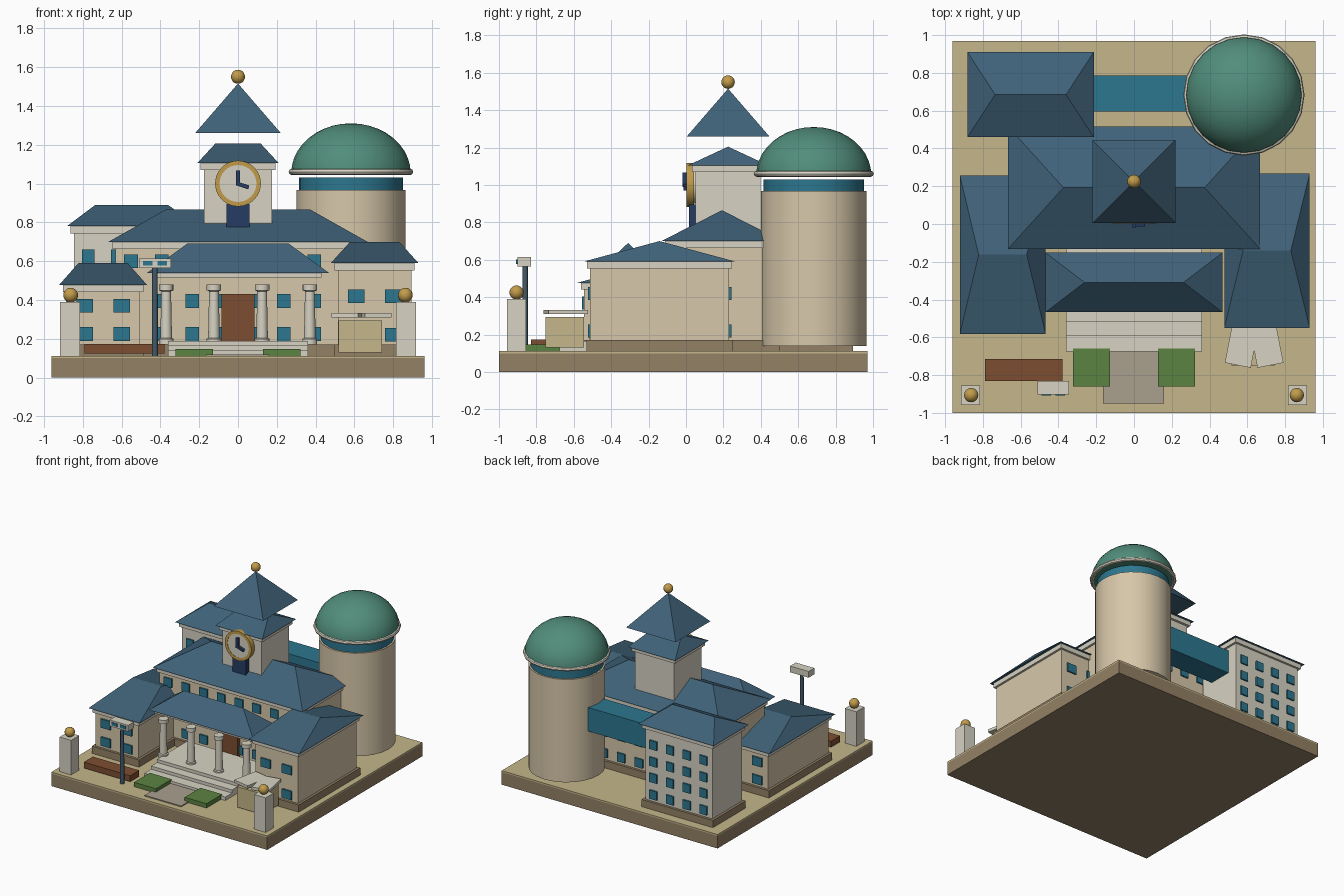
import bpy, bmesh
from math import radians, pi, sin, cos
from mathutils import Matrix, Vector

if "Cube" in bpy.data.objects:
    bpy.data.objects.remove(bpy.data.objects["Cube"])


def mat(name, r, g, b):
    m = bpy.data.materials.new(name)
    m.diffuse_color = [(c / 255) ** 2.2 for c in (r, g, b)] + [1]
    m.use_nodes = True
    m.node_tree.nodes["Principled BSDF"].inputs["Base Color"].default_value = m.diffuse_color
    return m


ROOF = mat("slate_blue", 66, 98, 120)
WALL = mat("cream_stone", 214, 198, 168)
WHITE = mat("pale_stone", 214, 210, 194)
PLINTH = mat("brown_stone", 146, 128, 102)
SAND = mat("sand", 196, 181, 138)
TEAL = mat("teal_glass", 48, 118, 142)
DOME = mat("green_copper", 82, 140, 122)
GOLD = mat("gold", 192, 154, 76)
BROWN = mat("wood", 124, 78, 52)
GREEN = mat("grass", 92, 130, 68)
PATH = mat("paving", 168, 158, 140)
NAVY = mat("navy", 42, 62, 98)
POST = mat("post_grey", 70, 90, 104)
smooth = []


def finish(bm, name, m, round_part=False):
    bmesh.ops.recalc_face_normals(bm, faces=bm.faces)
    me = bpy.data.meshes.new(name)
    bm.to_mesh(me)
    bm.free()
    me.materials.append(m)
    ob = bpy.data.objects.new(name, me)
    bpy.context.collection.objects.link(ob)
    if round_part:
        smooth.append(ob)
    return ob


def add_box(bm, x0, x1, y0, y1, z0, z1, turn=0):
    c = Vector(((x0 + x1) / 2, (y0 + y1) / 2, (z0 + z1) / 2))
    bmesh.ops.create_cube(bm, size=1, matrix=Matrix.Translation(c) @ Matrix.Rotation(turn, 4, 'Z')
                          @ Matrix.Diagonal((x1 - x0, y1 - y0, z1 - z0, 1)))


def box(name, m, *dims, turn=0):
    bm = bmesh.new()
    add_box(bm, *dims, turn)
    return finish(bm, name, m)


def lathe(name, m, x, y, profile, n=24):
    """Turn (radius, z) points about the vertical through x, y."""
    bm = bmesh.new()
    vs = [bm.verts.new((x + r, y, z)) for r, z in profile]
    es = [bm.edges.new(p) for p in zip(vs, vs[1:])]
    bmesh.ops.spin(bm, geom=vs + es, cent=(x, y, 0), axis=(0, 0, 1), angle=2 * pi, steps=n, use_duplicate=False)
    bmesh.ops.remove_doubles(bm, verts=bm.verts, dist=1e-5)
    return finish(bm, name, m, True)


def ball(name, m, x, y, z, r):
    bm = bmesh.new()
    bmesh.ops.create_uvsphere(bm, u_segments=16, v_segments=10, radius=r, matrix=Matrix.Translation((x, y, z)))
    return finish(bm, name, m, True)


def hip(name, x0, x1, y0, y1, z0, z1):
    """Hip roof with its ridge along x, inset 22 percent from each end."""
    bm = bmesh.new()
    i, ym = 0.22 * (x1 - x0), (y0 + y1) / 2
    a, b, c, d, e, f = [bm.verts.new(p) for p in (
        (x0, y0, z0), (x1, y0, z0), (x1, y1, z0), (x0, y1, z0), (x0 + i, ym, z1), (x1 - i, ym, z1))]
    for face in ((a, b, f, e), (b, c, f), (c, d, e, f), (d, a, e), (a, d, c, b)):
        bm.faces.new(face)
    return finish(bm, name, ROOF)


def building(name, wall, x0, x1, y0, y1, eave, ridge, cols, rows, w):
    """Wall block with plinth, cornice, hip roof, and windows front and back."""
    box(name + "_walls", wall, x0, x1, y0, y1, 0.11, eave - 0.03)
    box(name + "_plinth", PLINTH, x0 - .02, x1 + .02, y0 - .02, y1 + .02, 0.11, 0.17)
    box(name + "_cornice", WHITE, x0 - .017, x1 + .017, y0 - .017, y1 + .017, eave - 0.037, eave)
    hip(name + "_roof", x0 - .037, x1 + .037, y0 - .037, y1 + .037, eave, ridge)
    bm = bmesh.new()
    for i in range(cols):
        x = x0 + (x1 - x0) * (i + .5) / cols
        for z in rows:
            for y in (y0, y1):
                add_box(bm, x - w / 2, x + w / 2, y - .012, y + .012, z - .035, z + .035)
    finish(bm, name + "_windows", TEAL)


# ground slab
box("base", PLINTH, -.96, .96, -1, .97, 0, .1)
box("base_top", SAND, -.96, .96, -1, .97, .1, .112)

# buildings
building("main_hall", WALL, -.63, .63, -.095, .48, .70, .865, 8, (.225, .395, .6), .07)
building("left_wing", WALL, -.885, -.505, -.545, .22, .477, .59, 2, (.225, .37), .085)
building("right_wing", WALL, .515, .893, -.513, .23, .59, .70, 2, (.22, .42), .085)
building("rear_block", WHITE, -.845, -.25, .497, .873, .78, .89, 4, (.225, .36, .49, .625), .065)
box("bridge", TEAL, -.27, .34, .595, .785, .53, .72)

# porch: roof, columns, steps, door
hip("porch_roof", -.468, .468, -.467, -.152, .54, .69)
box("porch_beam", WHITE, -.43, .43, -.445, -.17, .515, .54)
for x in (-.37, -.124, .124, .37):
    lathe("porch_column", WHITE, x, -.42, [(0, .17), (.038, .17), (.038, .2), (.03, .205), (.025, .445),
                                          (.037, .45), (.037, .48), (0, .48)], 16)
for i, y in enumerate((-.675, -.59, -.515)):
    box("step", WHITE, -.36, .36, y, -.13, .11, .14 + .025 * i)
box("door", BROWN, -.085, .085, -.125, -.09, .15, .43)

# clock tower
TY = .225
box("clock_tower", WHITE, -.174, .174, TY - .174, TY + .174, .65, 1.075)
box("clock_tower_cornice", WHITE, -.193, .193, TY - .193, TY + .193, 1.07, 1.105)
hip("clock_tower_roof", -.21, .21, TY - .215, TY + .215, 1.105, 1.205)
bm = bmesh.new()
bmesh.ops.create_cone(bm, cap_ends=True, segments=4, radius1=.312, radius2=0, depth=.255,
                      matrix=Matrix.Translation((0, TY, 1.3875)) @ Matrix.Rotation(pi / 4, 4, 'Z'))
finish(bm, "spire", ROOF)
ball("spire_finial", GOLD, 0, TY, 1.55, .036)

# clock, turned about z then tipped to face the front
clock = [lathe("clock_face", WHITE, 0, 0, [(0, -.03), (.1, -.03), (.1, .018), (0, .018)], 32),
         lathe("clock_rim", GOLD, 0, 0, [(.1, -.02), (.118, -.02), (.118, .02), (.095, .02), (.095, .015), (.1, -.02)], 32)]
for ob in clock:
    ob.data.transform(Matrix.Translation((0, .022, 1)) @ Matrix.Rotation(pi / 2, 4, 'X'))
box("minute_hand", NAVY, -.011, .011, -.018, .01, .99, 1.068)
hand = box("hour_hand", NAVY, -.008, .058, -.014, .01, -.01, .01)
hand.data.transform(Matrix.Translation((0, 0, .998)) @ Matrix.Rotation(radians(18), 4, 'Y'))
box("banner", NAVY, -.06, .06, .015, .055, .775, .895)

# domed round tower
DX, DY = .582, .683
lathe("round_tower", WALL, DX, DY, [(0, .14), (.281, .14), (.281, .967), (0, .967)])
lathe("round_tower_band", TEAL, DX, DY, [(0, .967), (.268, .967), (.268, 1.03), (0, 1.03)])
lathe("dome", DOME, DX, DY, [(0, 1.052)] + [(.308 * cos(t * pi / 20), 1.052 + .258 * sin(t * pi / 20))
                                          for t in range(10)] + [(0, 1.31)])
lathe("dome_ring", WHITE, DX, DY, [(.305 + .016 * cos(t * pi / 4), 1.06 + .016 * sin(t * pi / 4))
                                  for t in range(9)], 20)

# forecourt: path, lawns, planter
box("path", PATH, -.165, .16, -.95, -.66, .11, .12)
for s in (-1, 1):
    box("lawn", GREEN, s * .225 - .097, s * .225 + .097, -.86, -.66, .11, .147)
box("planter", BROWN, -.79, -.378, -.83, -.715, .125, .173)

# gate pillars
for s in (-1, 1):
    box("gate_pillar", WHITE, s * .865 - .051, s * .865 + .051, -.957, -.855, .11, .39)
    ball("gate_ball", GOLD, s * .862, -.906, .425, .038)

# lamp post
lathe("lamp_post", POST, -.428, -.86, [(0, .11), (.016, .11), (.014, .57), (0, .57)], 12)
box("lamp_head", WHITE, -.51, -.345, -.902, -.83, .565, .615)
for x in (-.465, -.39):
    box("lamp_lens", TEAL, x - .025, x + .025, -.908, -.895, .578, .602)

# book-shaped monument: block with two splayed panels above
box("monument_block", SAND, .517, .743, -.75, -.545, .13, .295)
for s in (-1, 1):
    box("monument_panel", WHITE, .636 + s * .066 - .07, .636 + s * .066 + .07, -.75, -.535, .31, .333,
        turn=radians(11 * s))

for ob in bpy.data.objects:
    ob.select_set(ob in smooth)
bpy.context.view_layer.objects.active = smooth[0]
bpy.ops.object.shade_smooth_by_angle(angle=radians(35))
